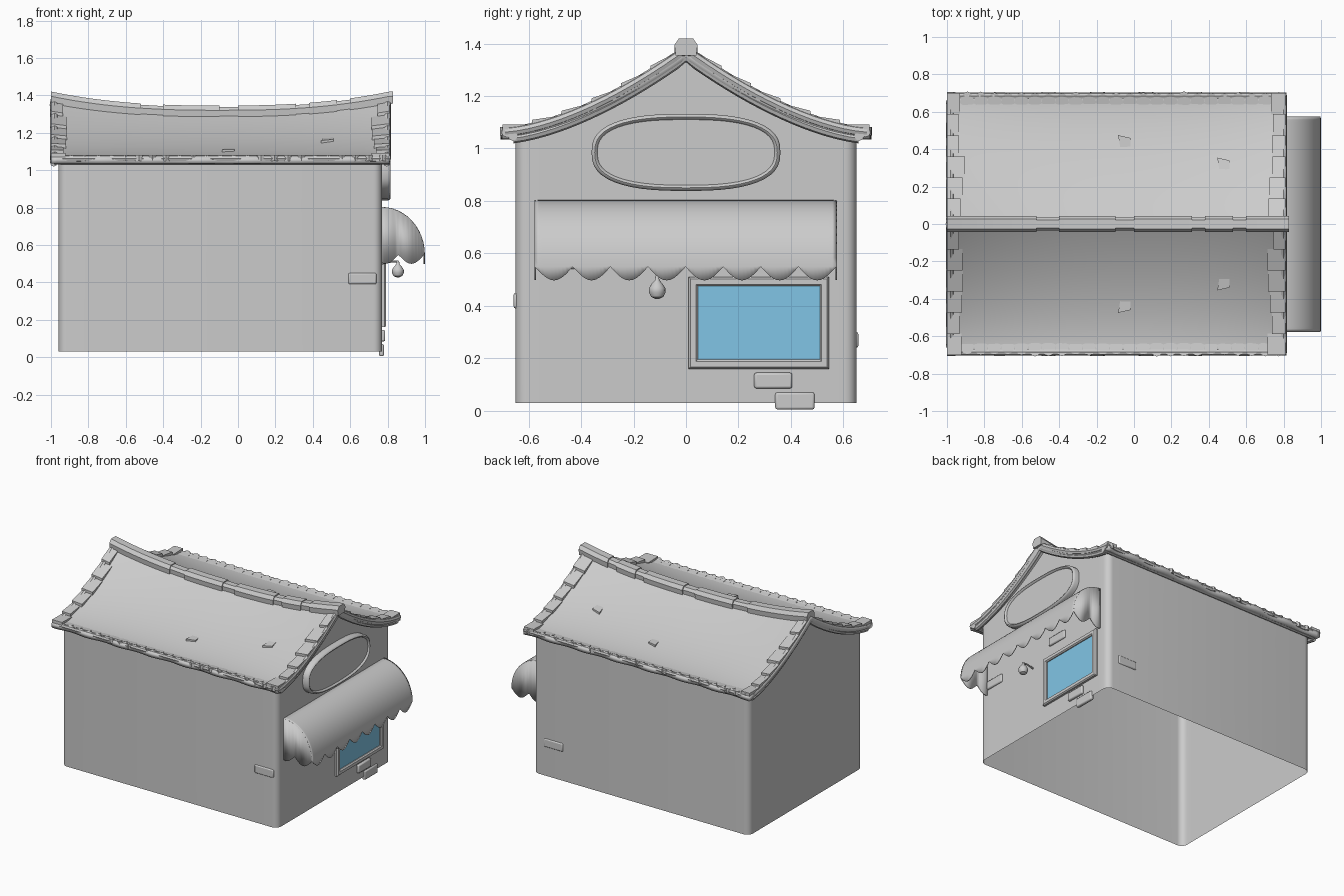
import bpy, bmesh, math, random
from math import sin, cos, pi

random.seed(4)
cube = bpy.data.objects.get("Cube")
if cube:
    bpy.data.objects.remove(cube)


def material(name, rgb):
    m = bpy.data.materials.new(name)
    m.use_nodes = True
    m.diffuse_color = (*rgb, 1)
    bsdf = next(n for n in m.node_tree.nodes if n.type == 'BSDF_PRINCIPLED')
    bsdf.inputs["Base Color"].default_value = (*rgb, 1)
    return m


GREY = material("plain grey", (0.6, 0.6, 0.6))
BLUE = material("window blue", (0.22, 0.56, 0.79))


def finish(ob, mat=GREY, angle=35):
    ob.data.materials.clear()
    ob.data.materials.append(mat)
    bpy.ops.object.select_all(action='DESELECT')
    ob.select_set(True)
    bpy.context.view_layer.objects.active = ob
    bpy.ops.object.shade_smooth_by_angle(angle=math.radians(angle))
    return ob


def from_bmesh(name, bm, mat=GREY, recalc=True, solid=0, offset=0, bevel=0):
    bmesh.ops.remove_doubles(bm, verts=bm.verts, dist=0.0002)
    if recalc:
        bmesh.ops.recalc_face_normals(bm, faces=bm.faces)
    me = bpy.data.meshes.new(name)
    bm.to_mesh(me)
    bm.free()
    ob = bpy.data.objects.new(name, me)
    bpy.context.collection.objects.link(ob)
    if solid:
        mod = ob.modifiers.new("thickness", 'SOLIDIFY')
        mod.thickness, mod.offset = solid, offset
    if bevel:
        mod = ob.modifiers.new("soft edges", 'BEVEL')
        mod.width, mod.segments, mod.limit_method = bevel, 2, 'ANGLE'
    return finish(ob, mat)


def loft(bm, rings, closed=True, caps=(False, False)):
    rows = [[bm.verts.new(p) for p in ring] for ring in rings]
    n = len(rows[0])
    for a, b in zip(rows, rows[1:]):
        for i in range(n if closed else n - 1):
            k = (i + 1) % n
            bm.faces.new((a[i], a[k], b[k], b[i]))
    for row, cap in zip((rows[0], rows[-1]), caps):
        if cap:
            bm.faces.new(row)


def box(name, x, y, z, mat=GREY, bevel=0.008):
    bm = bmesh.new()
    loft(bm, [[(x[0], y[0], h), (x[1], y[0], h), (x[1], y[1], h), (x[0], y[1], h)]
              for h in z], caps=(True, True))
    return from_bmesh(name, bm, mat, bevel=bevel)


def tube(name, points, radius):
    cu = bpy.data.curves.new(name, 'CURVE')
    cu.dimensions = '3D'
    cu.bevel_depth, cu.bevel_resolution, cu.use_fill_caps = radius, 2, True
    sp = cu.splines.new('POLY')
    sp.points.add(len(points) - 1)
    for p, co in zip(sp.points, points):
        p.co = (*co, 1)
    ob = bpy.data.objects.new(name, cu)
    bpy.context.collection.objects.link(ob)
    bpy.ops.object.select_all(action='DESELECT')
    ob.select_set(True)
    bpy.context.view_layer.objects.active = ob
    bpy.ops.object.convert(target='MESH')
    return finish(bpy.context.view_layer.objects.active)


# Roof height: concave slope, with a ridge that sags mid-length
X0, X1, EAVE = -1.0, 0.81, 0.70
MID, HALF = (X0 + X1) / 2, (X1 - X0) / 2


def roof_z(x, y):
    f = max(0, 1 - abs(y) / EAVE)
    t = min(1, abs(x - MID) / HALF)
    return 1.07 + 0.315 * f ** 1.6 - 0.075 * (1 - t ** 2.5) * f


# Walls: open-bottomed rounded shell, gable tops following the roof
outline = []
R, WX0, WX1, WY = 0.045, -0.96, 0.77, 0.65
corners = [(WX1 - R, WY - R), (WX0 + R, WY - R), (WX0 + R, R - WY), (WX1 - R, R - WY)]
for c, (cx, cy) in enumerate(corners):
    for k in range(7):
        a = (c + k / 6) * pi / 2
        outline.append((cx + R * cos(a), cy + R * sin(a)))
    if c % 2:
        side = 1 if c == 3 else -1
        outline += [(WX1 if side > 0 else WX0, side * (R - WY) * (1 - k / 12))
                    for k in range(1, 24)]
bm = bmesh.new()
loft(bm, [[(x, y, 0.03) for x, y in outline],
          [(x, y, roof_z(x, y) - 0.02) for x, y in outline]])
from_bmesh("walls", bm, recalc=False)

# Roof slab with gently wavy eaves
bm = bmesh.new()
rows = []
for j in range(41):
    v = -1 + j / 20
    row = []
    for i in range(61):
        x = X0 + (X1 - X0) * i / 60
        y = v * (EAVE + 0.006 * sin(x * 24))
        row.append((x, y, roof_z(x, y)))
    rows.append(row)
loft(bm, rows, closed=False)
from_bmesh("roof", bm, recalc=False, solid=0.035, offset=-1)


def shingle(bm, pts, low, high):
    # Plate lying on the roof, raised by "low" at its downhill end
    ys = [abs(p[1]) for p in pts]
    y0, y1 = min(ys), max(ys)

    def lift(y):
        return high + (low - high) * (abs(y) - y0) / (y1 - y0)
    loft(bm, [[(x, y, roof_z(x, y) - 0.02) for x, y in pts],
              [(x, y, roof_z(x, y) + lift(y)) for x, y in pts]], caps=(True, True))


# Eave, rake and scattered shingles, mirrored front to back
eave, rake, loose = bmesh.new(), bmesh.new(), bmesh.new()
count = 25
for s in (-1, 1):
    for i in range(count):
        w = (X1 - X0) / count
        cx = X0 + w * (i + 0.5)
        length = random.uniform(0.05, 0.065)
        shingle(eave, [(cx + w * 0.52 * cos(k * pi / 6), s * (0.645 + length * sin(k * pi / 6)))
                       for k in range(12)], 0.012, -0.012)
    for end, inward in ((X0, 1), (X1, -1)):
        for k in range(6):
            a = 0.02 + 0.113 * k
            b = a + 0.115
            xi = end + inward * random.uniform(0.06, 0.1)
            shingle(rake, [(end, s * a), (end, s * b), (xi, s * b), (xi, s * a)], 0.022, 0.004)
    for cx, cy in ((-0.05, 0.43), (0.48, 0.31)):
        shingle(loose, [(cx - 0.035, s * (cy + 0.045)), (cx - 0.02, s * (cy - 0.04)),
                        (cx + 0.03, s * (cy - 0.04)), (cx + 0.03, s * (cy + 0.03))][::s],
                0.014, -0.006)
from_bmesh("eave_shingles", eave)
from_bmesh("rake_shingles", rake)
from_bmesh("loose_shingles", loose)


# Ridge cap: base run plus raised segments
def ridge(bm, a, b, w, top):
    rings = []
    for i in range(17):
        x = a + (b - a) * i / 16
        z = roof_z(x, 0)
        rings.append([(x, y * w, z + h) for y, h in
                      ((-0.9, -0.03), (-1, 0.01), (-0.6, top), (0.6, top), (1, 0.01), (0.9, -0.03))])
    loft(bm, rings, caps=(True, True))


bm = bmesh.new()
ridge(bm, X0, 0.825, 0.036, 0.028)
for a, b in ((-1, -0.52), (-0.4, -0.1), (0, 0.31), (0.38, 0.53), (0.6, 0.83)):
    ridge(bm, a, b, 0.044, 0.035)
from_bmesh("ridge_cap", bm)

# Round mouldings along gables and eaves
steps = [-1 + i / 16 for i in range(33)]
for end, x in (("right", 0.8), ("left", -0.98)):
    tube(end + "_upper_gable_moulding",
         [(x, v * 0.69, roof_z(x, v * 0.69) - 0.008) for v in steps], 0.019)
    tube(end + "_lower_gable_moulding",
         [(x - 0.005, v * 0.66, roof_z(x, v * 0.66) - 0.035) for v in steps], 0.019)
for side, s in (("front", -1), ("back", 1)):
    tube(side + "_upper_eave_moulding", [(-0.99, s * 0.685, 1.062), (0.815, s * 0.685, 1.062)], 0.018)
    tube(side + "_lower_eave_moulding", [(-0.98, s * 0.66, 1.047), (0.815, s * 0.66, 1.047)], 0.018)

# Oval sign board with raised rim
bm = bmesh.new()
rings = []
for inset, x in ((0, 0.76), (0, 0.802), (0.005, 0.812), (0.012, 0.816), (0.018, 0.812), (0.022, 0.804)):
    ring = []
    for k in range(48):
        c, s = cos(k * pi / 24), sin(k * pi / 24)
        ring.append((x, math.copysign(abs(c) ** 0.77, c) * (0.36 - inset),
                     0.985 + math.copysign(abs(s) ** 0.77, s) * (0.147 - inset)))
    rings.append(ring)
loft(bm, rings, caps=(True, True))
from_bmesh("sign_board", bm)

# Awning: curved canopy with scalloped skirt and scalloped ends
AY0, AY1 = -0.575, 0.572


def arc(a):
    return 0.768 + 0.228 * sin(a), 0.55 + 0.25 * cos(a)


bm = bmesh.new()
cols = [i / 80 for i in range(81)]
rows = [[(arc(k * pi / 24)[0], AY0 + (AY1 - AY0) * u, arc(k * pi / 24)[1]) for u in cols]
        for k in range(13)]
rows.append([(0.996, AY0 + (AY1 - AY0) * u, 0.549 - 0.052 * abs(sin(8 * pi * u))) for u in cols])
loft(bm, rows, closed=False)
for y in (AY0, AY1):
    top, low = [], []
    for k in range(25):
        x, z = arc(k * pi / 48)
        u = sin(k * pi / 48)
        top.append((x, y, z))
        low.append((x, y, 0.549 - 0.05 * abs(sin(pi * (0.35 + 1.65 * u)))))
    loft(bm, [top, low], closed=False)
from_bmesh("awning", bm, solid=0.006)

# Window frame and pane
bm = bmesh.new()
loft(bm, [[(x, 0.01 + d, 0.16 + d), (x, 0.545 - d, 0.16 + d), (x, 0.545 - d, 0.51 - d), (x, 0.01 + d, 0.51 - d)]
          for d, x in ((0, 0.76), (0, 0.784), (0.007, 0.792), (0.028, 0.792), (0.035, 0.784), (0.035, 0.765))])
from_bmesh("window_frame", bm)
box("window_pane", (0.773, 0.778), (0.04, 0.51), (0.19, 0.485), BLUE, 0)

# Exposed bricks
for i, (x, y, z) in enumerate((
        ((0.755, 0.787), (0.26, 0.405), (0.085, 0.145)),
        ((0.755, 0.78), (0.34, 0.49), (0.005, 0.07)),
        ((0.755, 0.782), (-0.57, -0.42), (0.54, 0.6)),
        ((0.755, 0.782), (0.06, 0.22), (0.59, 0.65)),
        ((0.59, 0.74), (-0.657, -0.63), (0.39, 0.45)),
        ((0.53, 0.68), (0.63, 0.657), (0.24, 0.3)))):
    box("brick_%d" % (i + 1), x, y, z)

# Hanging lamp on a wall arm
bm = bmesh.new()
loft(bm, [[(0.855 + r * cos(k * pi / 8), -0.11 + r * sin(k * pi / 8), z) for k in range(16)]
          for r, z in ((0.008, 0.427), (0.023, 0.434), (0.032, 0.452), (0.031, 0.468),
                       (0.021, 0.484), (0.009, 0.497), (0.006, 0.515))], caps=(True, True))
from_bmesh("lamp", bm)
tube("lamp_arm", [(0.765, -0.11, 0.5), (0.82, -0.11, 0.512), (0.858, -0.11, 0.512)], 0.006)
